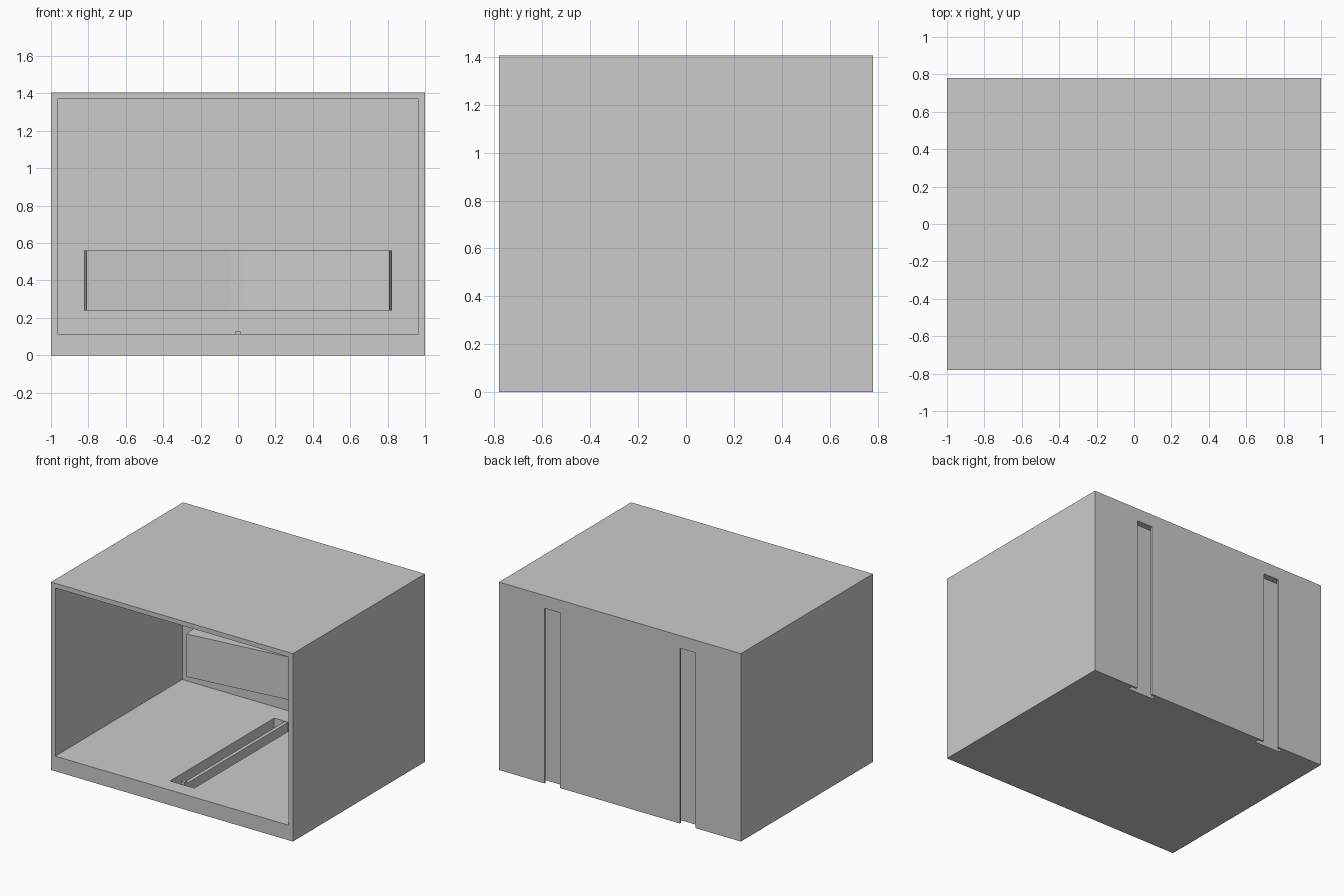
import bpy
import math
from mathutils import Matrix, Vector

if "Cube" in bpy.data.objects:
    bpy.data.objects.remove(bpy.data.objects["Cube"], do_unlink=True)

grey = bpy.data.materials.new("plain_grey")
grey.use_nodes = True
colour = (0.6, 0.6, 0.6, 1)
grey.diffuse_color = colour
grey.node_tree.nodes["Principled BSDF"].inputs["Base Color"].default_value = colour


def box(name, x, y, z):
    """Box spanning the given (low, high) ranges."""
    bpy.ops.mesh.primitive_cube_add(size=1)
    ob = bpy.context.object
    ob.name = name
    size = Vector((x[1] - x[0], y[1] - y[0], z[1] - z[0]))
    middle = Vector((sum(x), sum(y), sum(z))) / 2
    ob.data.transform(Matrix.Translation(middle) @ Matrix.Diagonal(size).to_4x4())
    ob.data.materials.append(grey)
    return ob


def combine(target, other, operation):
    """Apply a boolean and remove the helper."""
    other.hide_render = True
    mod = target.modifiers.new("cut", "BOOLEAN")
    mod.operation = operation
    mod.solver = "EXACT"
    mod.object = other
    bpy.context.view_layer.objects.active = target
    bpy.ops.object.modifier_apply(modifier=mod.name)
    bpy.data.objects.remove(other, do_unlink=True)


WIDTH, DEPTH, HEIGHT = 1.0, 0.78, 1.405
FLOOR, BACK = 0.113, 0.72

# Open-fronted housing
housing = box("housing", (-WIDTH, WIDTH), (-DEPTH, DEPTH), (0, HEIGHT))
combine(housing, box("cavity", (-0.965, 0.965), (-1, BACK), (FLOOR, 1.37)), "DIFFERENCE")

# Channel in the floor
combine(housing, box("channel", (-0.1, 0.1), (-0.66, 0.57), (0.03, 0.3)), "DIFFERENCE")

# Undercut hanging slots in the back, open at the bottom
for side in (-1, 1):
    mid = side * 0.56
    slot = box("slot", (mid - 0.065, mid + 0.065), (0.75, 0.9), (-0.1, 1.31))
    combine(housing, slot, "DIFFERENCE")
    undercut = box("undercut", (mid - 0.105, mid + 0.105), (0.733, 0.765), (-0.1, 1.31))
    combine(housing, undercut, "DIFFERENCE")

# Rail along the channel with a small stop at its front end
box("channel_rail", (-0.013, 0.013), (-0.62, 0.57), (0.03, 0.11))
box("rail_stop", (-0.013, 0.013), (-0.65, -0.62), (0.03, 0.13))

# Two angled plates on the rear wall, meeting at a flat middle block
LOW, HIGH, HINGE = 0.24, 0.56, 0.045
for side, label in ((-1, "right"), (1, "left")):
    plate = box("angled_plate_" + label, sorted((0, side * 0.77)), (0, 0.11), (LOW, HIGH))
    turn = Matrix.Rotation(-side * math.radians(6.8), 4, "Z")
    plate.data.transform(Matrix.Translation((side * HINGE, 0.64, 0)) @ turn)
box("middle_block", (-HINGE, HINGE), (0.64, BACK + 0.005), (LOW, HIGH))
